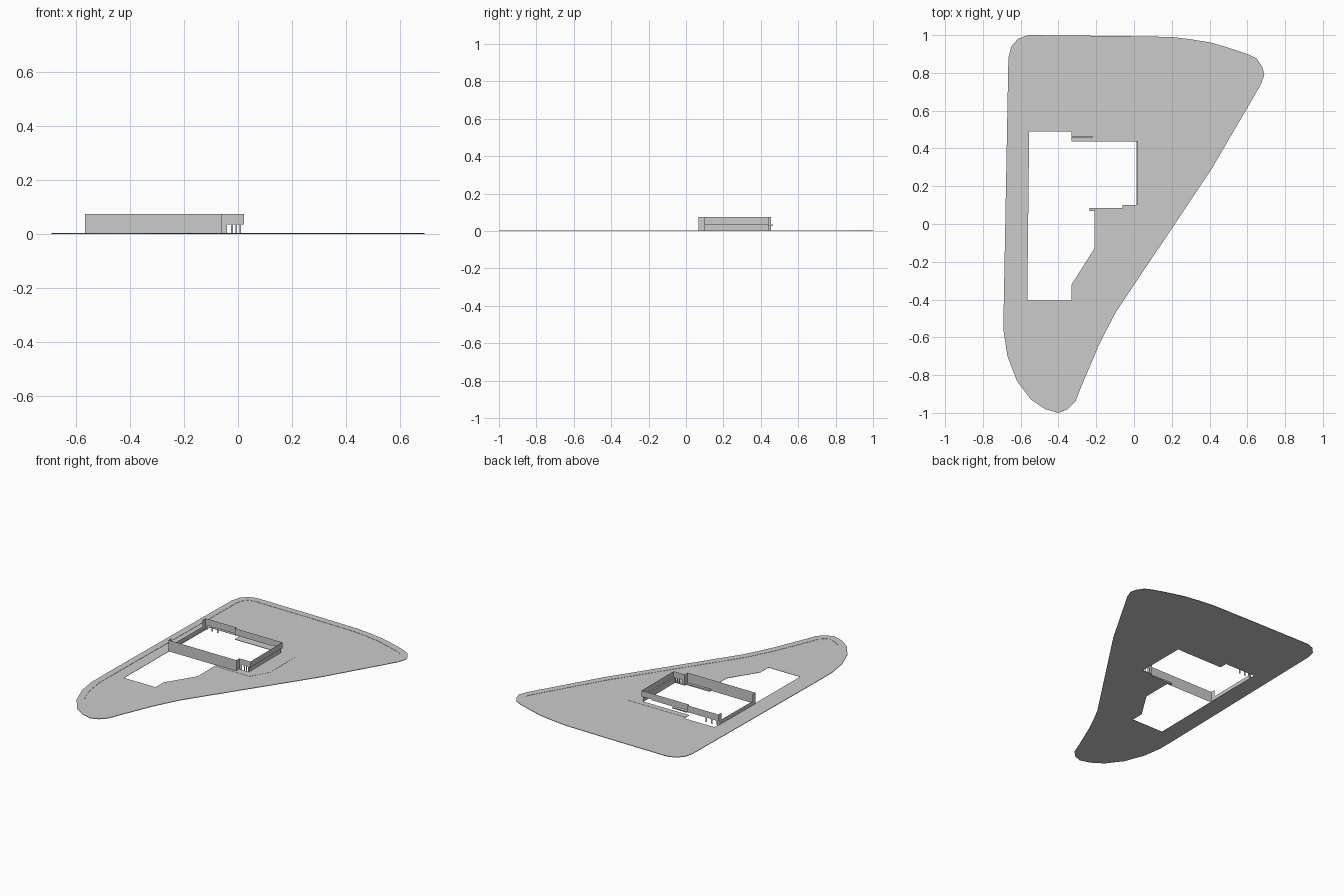
import bpy, bmesh
from mathutils import Vector

if "Cube" in bpy.data.objects:
    bpy.data.objects.remove(bpy.data.objects["Cube"])

def make(name, bm):
    me = bpy.data.meshes.new(name)
    bm.to_mesh(me)
    bm.free()
    ob = bpy.data.objects.new(name, me)
    bpy.context.collection.objects.link(ob)
    return ob

def slab(name, loops, z0, z1):
    """Flat plate from an outline plus optional hole loops."""
    bm = bmesh.new()
    edges = []
    for pts in loops:
        vs = [bm.verts.new((x, y, z0)) for x, y in pts]
        edges += [bm.edges.new((vs[i - 1], vs[i])) for i in range(len(vs))]
    bmesh.ops.triangle_fill(bm, edges=edges, use_beauty=True, use_dissolve=False)
    ret = bmesh.ops.extrude_face_region(bm, geom=bm.faces[:], use_keep_orig=True)
    for v in ret["geom"]:
        if isinstance(v, bmesh.types.BMVert):
            v.co.z = z1
    bmesh.ops.recalc_face_normals(bm, faces=bm.faces[:])
    return make(name, bm)

def inset(pts, d):
    """Inward mitred copy of a clockwise outline."""
    out = []
    for i, p in enumerate(pts):
        p = Vector(p)
        a = (p - Vector(pts[i - 1])).normalized()
        b = (Vector(pts[(i + 1) % len(pts)]) - p).normalized()
        na, nb = Vector((a.y, -a.x)), Vector((b.y, -b.x))
        n = (na + nb).normalized()
        out.append(tuple(p + n * d / max(n.dot(na), 0.5)))
    return out

def sheet(name, path, z0, z1):
    """Thin upright wall following a plan path."""
    bm = bmesh.new()
    cols = [(bm.verts.new((x, y, z0)), bm.verts.new((x, y, z1))) for x, y in path]
    for (a, b), (c, d) in zip(cols, cols[1:]):
        bm.faces.new((a, c, d, b))
    return make(name, bm)

def box(name, x0, x1, y0, y1, z0, z1):
    return slab(name, [[(x0, y0), (x0, y1), (x1, y1), (x1, y0)]], z0, z1)

# Site plate with the building footprint cut out
outline = [(-.56, 1), (-.07, .995), (.2, .99), (.3, .978), (.41, .96), (.51, .93),
           (.60, .90), (.65, .875), (.68, .83), (.69, .79), (.67, .735), (.41, .29),
           (-.095, -.465), (-.14, -.55), (-.19, -.65), (-.285, -.875), (-.31, -.94),
           (-.35, -.98), (-.40, -1), (-.47, -.98), (-.545, -.93), (-.62, -.83),
           (-.67, -.70), (-.69, -.57), (-.69, -.45), (-.665, .88), (-.65, .94), (-.615, .98)]
hole = [(-.555, .49), (-.33, .49), (-.33, .437), (-.05, .437), (.012, .44),
        (.012, .10), (-.06, .10), (-.06, .085), (-.21, .085), (-.21, -.13),
        (-.33, -.32), (-.33, -.405), (-.565, -.405)]
slab("site_plate", [outline, hole], 0, .002)

# Raised pavement around the edge
slab("edge_pavement", [outline, inset(outline, .045)], .002, .0035)

# Low plinth beside the building
slab("building_plinth", [[(-.33, .437), (-.33, .475), (.10, .475), (.12, .44), (.12, .17),
                          (.05, .05), (-.20, .05), (-.21, .085), (-.06, .085), (-.06, .10),
                          (.012, .10), (.012, .437)]], .002, .003)

# Upright walls
H, MID = .075, .035
sheet("front_wall", [(-.565, .10), (-.565, .068), (-.06, .068), (-.06, .10)], 0, H)
sheet("corner_upper_wall", [(-.06, .10), (.022, .10), (.022, .44), (-.05, .44)], MID, H)
sheet("right_lower_wall", [(.012, .10), (.012, .44)], 0, MID)
sheet("back_upper_wall", [(-.05, .44), (-.33, .44), (-.33, .455), (-.56, .455), (-.56, .425)], MID - .005, H)
sheet("left_low_wall", [(-.565, .10), (-.56, .455)], 0, .03)

# Soffit under the right overhang
box("right_soffit", .012, .022, .10, .44, MID, MID + .001)

# Posts under the front corner and at the back left
for i, x in enumerate((-.05, -.022, -.006, .008)):
    w = .010 if i == 0 else .003
    sheet(f"front_post_{i}", [(x - w, .10), (x + w, .10)], 0, MID)
for i, x in enumerate((-.55, -.51, -.47)):
    sheet(f"back_post_{i}", [(x - .006, .455), (x + .006, .455)], 0, MID)

# Small ledge on the back wall
box("back_ledge", -.33, -.22, .455, .465, .03, .035)

# Sloping ramp parapet by the front wall
ramp = box("ramp_parapet", -.235, -.06, .068, .086, 0, .012)
for v in ramp.data.vertices:
    if v.co.x > -.1 and v.co.z > .01:
        v.co.z = .005
